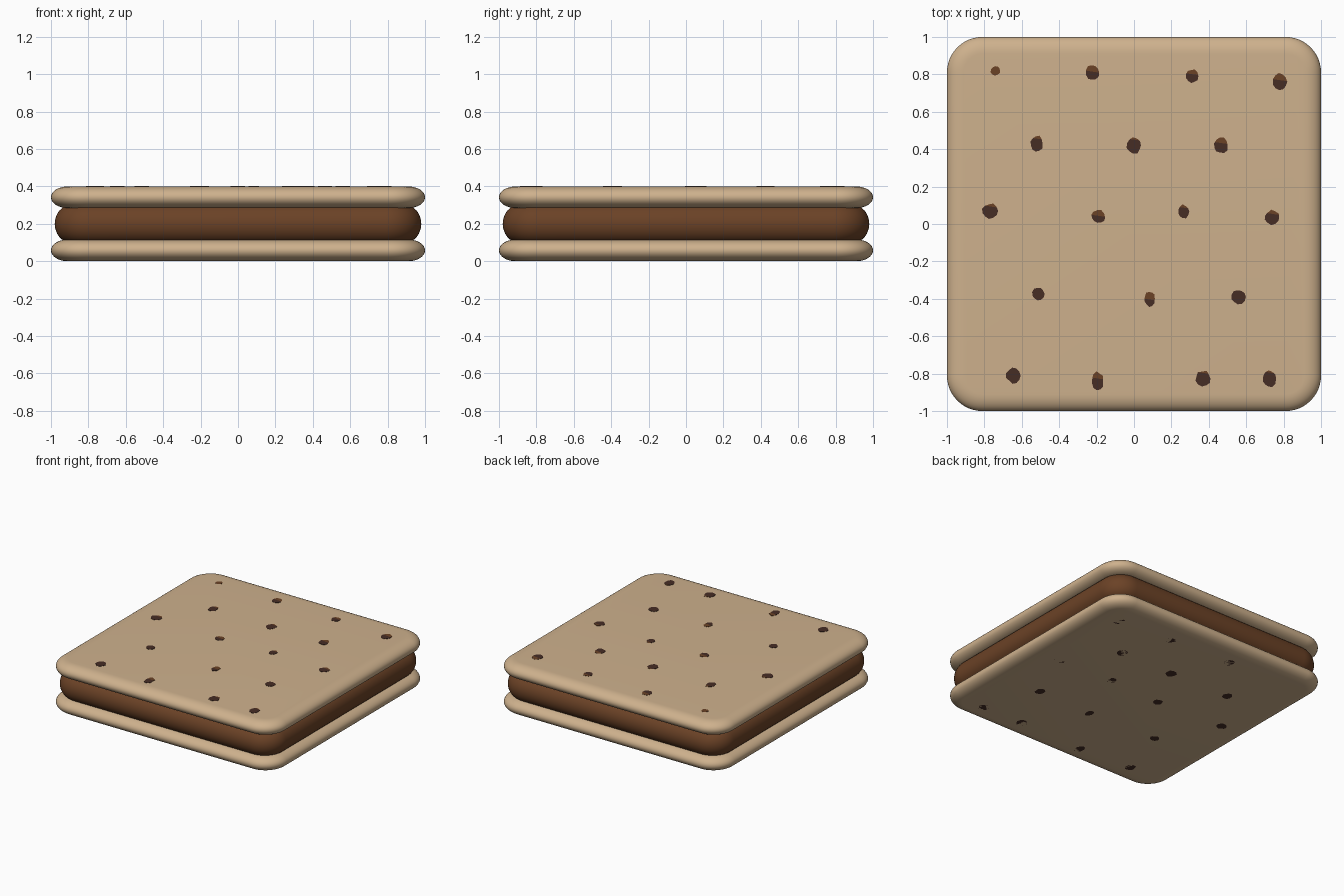
import bpy, bmesh, math, random

if "Cube" in bpy.data.objects:
    bpy.data.objects.remove(bpy.data.objects["Cube"])

random.seed(4)


def material(name, r, g, b):
    lin = [((c / 255 + 0.055) / 1.055) ** 2.4 for c in (r, g, b)]
    m = bpy.data.materials.new(name)
    m.diffuse_color = (*lin, 1)
    m.use_nodes = True
    m.node_tree.nodes["Principled BSDF"].inputs["Base Color"].default_value = m.diffuse_color
    return m


WAFER = material("biscuit tan", 206, 177, 141)
FILLING = material("chocolate filling brown", 107, 66, 38)
CHIP = material("dark chip brown", 70, 45, 37)


def make_object(name, bm, mats):
    bmesh.ops.recalc_face_normals(bm, faces=bm.faces[:])
    me = bpy.data.meshes.new(name)
    bm.to_mesh(me)
    bm.free()
    for m in mats:
        me.materials.append(m)
    ob = bpy.data.objects.new(name, me)
    bpy.context.collection.objects.link(ob)
    return ob


def slab(name, half, corner, z_mid, edge_h, edge_v, mat):
    """Rounded square slab with an elliptical edge profile."""
    bm = bmesh.new()
    rings = []
    for i in range(17):
        phi = -math.pi / 2 + math.pi * i / 16
        r = corner - edge_h * (1 - math.cos(phi))
        c = half - corner
        ring = []
        for q, (sx, sy) in enumerate([(1, 1), (-1, 1), (-1, -1), (1, -1)]):
            for k in range(13):
                a = math.pi / 2 * (q + k / 12)
                ring.append(bm.verts.new((sx * c + r * math.cos(a),
                                          sy * c + r * math.sin(a),
                                          z_mid + edge_v * math.sin(phi))))
        rings.append(ring)
    n = len(rings[0])
    for lo, hi in zip(rings, rings[1:]):
        for j in range(n):
            k = (j + 1) % n
            bm.faces.new((lo[j], lo[k], hi[k], hi[j]))
    bm.faces.new(rings[0][::-1])
    bm.faces.new(rings[-1])
    for f in bm.faces:
        f.smooth = True
    return make_object(name, bm, [mat])


# Two biscuits and the filling between them
slab("bottom_biscuit", 1.0, 0.19, 0.058, 0.09, 0.058, WAFER)
slab("filling", 0.98, 0.19, 0.20, 0.09, 0.102, FILLING)
slab("top_biscuit", 1.0, 0.19, 0.342, 0.09, 0.058, WAFER)

# Chips: x, y, half width, half height, lighter part starts above this fraction
CHIPS = [
    (-0.74, 0.82, .026, .026, -2), (-0.22, 0.81, .036, .042, 0.1),
    (0.31, 0.79, .033, .037, 0.3), (0.78, 0.76, .037, .045, 0.2),
    (-0.52, 0.43, .034, .044, 0.6), (0.00, 0.42, .040, .044, 0.7),
    (0.465, 0.42, .040, .043, 0.3), (-0.77, 0.07, .040, .040, 0.6),
    (-0.19, 0.04, .037, .038, 0.1), (0.265, 0.065, .032, .037, 0.6),
    (0.74, 0.035, .041, .038, 0.5), (-0.51, -0.375, .034, .036, 2),
    (0.085, -0.40, .028, .041, -0.1), (0.56, -0.39, .037, .039, 2),
    (-0.645, -0.81, .037, .041, 2), (-0.195, -0.84, .033, .048, 0.3),
    (0.37, -0.825, .041, .041, 0.7), (0.725, -0.83, .037, .045, 0.8),
]


def chips(name, z, up, items):
    """Thin irregular plates on a biscuit's outer face."""
    bm = bmesh.new()
    for x, y, w, h, split in items:
        part = []
        for k in range(11):
            a = math.tau * k / 11
            s = random.uniform(0.88, 1.1)
            part.append((x + w * s * math.cos(a), y + h * s * math.sin(a)))
        base = [bm.verts.new((px, py, z - 0.003 * up)) for px, py in part]
        top = [bm.verts.new((px, py, z + 0.002 * up)) for px, py in part]
        faces = [bm.faces.new(top), bm.faces.new(base)]
        for k in range(11):
            j = (k + 1) % 11
            faces.append(bm.faces.new((base[k], base[j], top[j], top[k])))
        # cut the plate where the lighter part begins
        y0 = y + h * split
        geom = faces + list({e for f in faces for e in f.edges}) + base + top
        old = set(bm.faces) - set(faces)
        bmesh.ops.bisect_plane(bm, geom=geom, plane_co=(x, y0, z),
                               plane_no=(0.15, 1, 0))
        for f in set(bm.faces) - old:
            c = f.calc_center_median()
            f.material_index = int(0.15 * (c.x - x) + c.y - y0 > 0)
    make_object(name, bm, [CHIP, FILLING])


chips("top_chips", 0.40, 1, CHIPS)
# the underside repeats the pattern in the dark colour
chips("bottom_chips", 0.002, -1, [c[:4] + (2,) for c in CHIPS[1:]])
